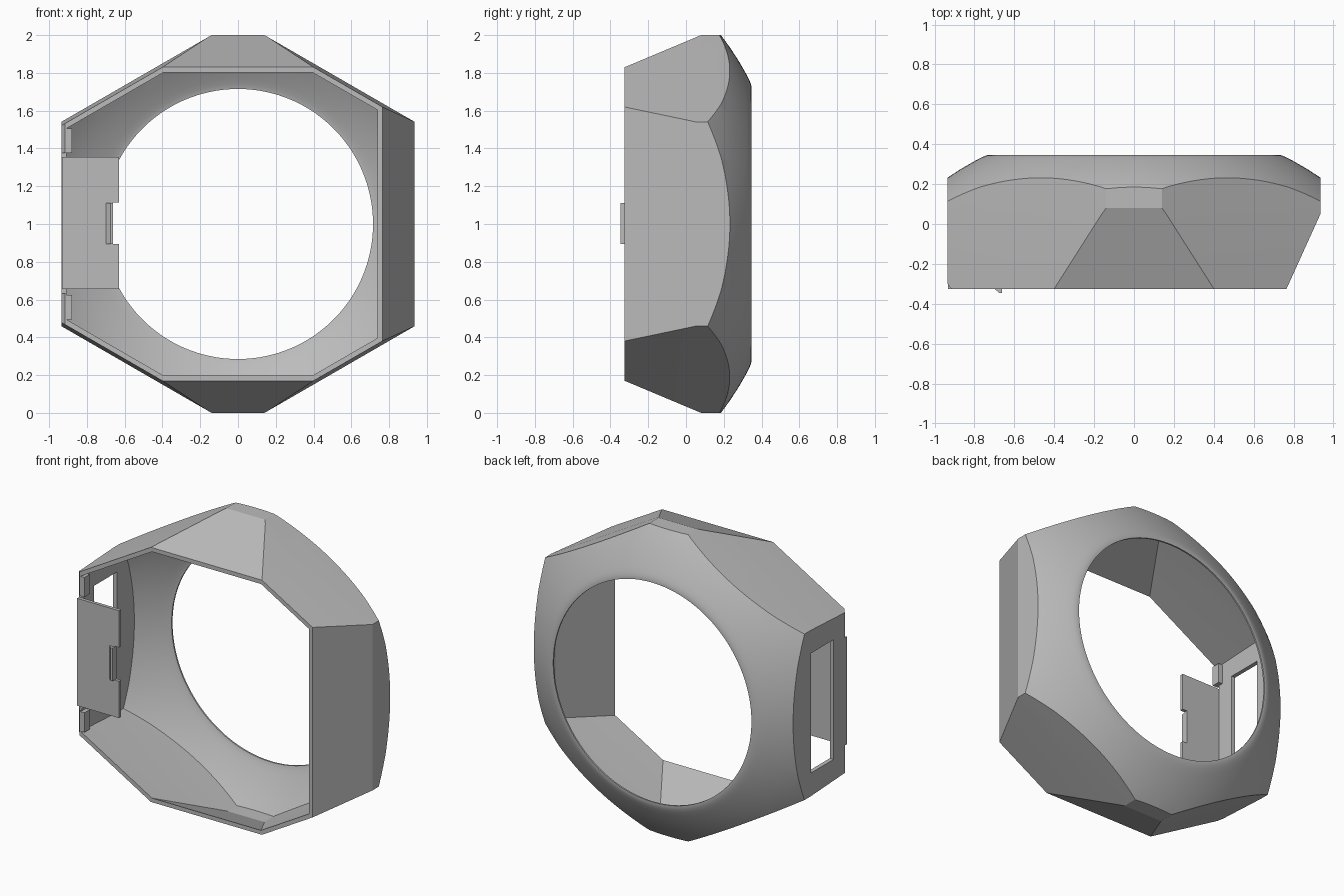
import bpy, bmesh, math
from mathutils import Vector

if "Cube" in bpy.data.objects:
    bpy.data.objects.remove(bpy.data.objects["Cube"])

grey = bpy.data.materials.new("plain grey")
grey.diffuse_color = (0.5, 0.5, 0.5, 1)
grey.use_nodes = True
grey.node_tree.nodes["Principled BSDF"].inputs["Base Color"].default_value = grey.diffuse_color

# outer dome profile: radius about the y axis, y
DOME = [(.725, .347), (.74, .344), (.76, .336), (.79, .321), (.86, .281),
        (.93, .236), (1.0, .185), (1.08, .115), (1.13, .066)]


def finish(bm, name):
    bmesh.ops.recalc_face_normals(bm, faces=bm.faces[:])
    me = bpy.data.meshes.new(name)
    bm.to_mesh(me)
    bm.free()
    ob = bpy.data.objects.new(name, me)
    bpy.context.collection.objects.link(ob)
    me.materials.append(grey)
    return ob


def lathe(profile, n=144):
    """Closed solid turned about the y axis through z = 1."""
    bm = bmesh.new()
    rings = [[bm.verts.new((r * math.cos(2 * math.pi * i / n), y,
                            1 + r * math.sin(2 * math.pi * i / n)))
              for i in range(n)] for r, y in profile]
    for a, b in zip(rings, rings[1:]):
        for i in range(n):
            j = (i + 1) % n
            bm.faces.new((a[i], a[j], b[j], b[i]))
    bm.faces.new(rings[0])
    bm.faces.new(rings[-1])
    bmesh.ops.recalc_face_normals(bm, faces=bm.faces[:])
    return bm


def cut(bm, co, no):
    """Slice the solid with a plane and cap it."""
    res = bmesh.ops.bisect_plane(bm, geom=bm.verts[:] + bm.edges[:] + bm.faces[:],
                                 dist=1e-6, plane_co=co, plane_no=no, clear_outer=True)
    edges = [e for e in res["geom_cut"]
             if isinstance(e, bmesh.types.BMEdge) and e.is_boundary]
    if edges:
        bmesh.ops.edgeloop_fill(bm, edges=edges)


def body(name, t, front, dr, dy):
    """Domed hexagonal solid; t is the inward offset of its walls."""
    bm = lathe([(r - dr, y - dy) for r, y in DOME] + [(1.13 - dr, front)])
    # side angle, distance, y where the draft starts, distance at y = -.325
    sides = [(0, .935, .05, .765), (90, 1.0, .08, .83), (270, 1.0, .08, .83),
             (180, .935, -.30, .917)]
    sides += [(a, .936, .05, .919) for a in (60, 120, 240, 300)]
    for ang, d0, y0, d1 in sides:
        a = math.radians(ang)
        u = Vector((math.cos(a), 0, math.sin(a)))
        c = Vector((0, 0, 1))
        cut(bm, c + u * (d0 - t), u)
        if ang == 180 and t:
            continue
        no = (u * (y0 + .325) - Vector((0, 1, 0)) * (d0 - d1)).normalized()
        cut(bm, c + u * (d0 - t) + Vector((0, y0, 0)), no)
    return finish(bm, name)


def prism(name, pts, depth):
    """Extrude a polygon of 3D points along a vector."""
    bm = bmesh.new()
    f = bm.faces.new([bm.verts.new(p) for p in pts])
    ext = bmesh.ops.extrude_face_region(bm, geom=[f])["geom"]
    bmesh.ops.translate(bm, vec=depth,
                        verts=[v for v in ext if isinstance(v, bmesh.types.BMVert)])
    return finish(bm, name)


def box(name, x0, x1, y0, y1, z0, z1):
    return prism(name, [(x0, y0, z0), (x1, y0, z0), (x1, y0, z1), (x0, y0, z1)],
                 (0, y1 - y0, 0))


def subtract(ob, cutter):
    cutter.hide_render = True
    m = ob.modifiers.new("cut", 'BOOLEAN')
    m.operation, m.solver, m.object = 'DIFFERENCE', 'EXACT', cutter
    bpy.context.view_layer.objects.active = ob
    bpy.ops.object.modifier_apply(modifier=m.name)
    bpy.data.objects.remove(cutter)


# hollow housing with round opening, side window and hinge recess
shell = body("housing_shell", 0, -.325, 0, 0)
subtract(shell, body("cavity_cutter", .027, -.45, .02, .008))
subtract(shell, finish(lathe([(.715, .2), (.715, .5)]), "opening_cutter"))
subtract(shell, box("window_cutter", -1, -.85, -.185, .05, .61, 1.39))
subtract(shell, box("hinge_cutter", -1, -.85, -.36, -.30, .633, 1.377))

bpy.ops.object.select_all(action='DESELECT')
shell.select_set(True)
bpy.context.view_layer.objects.active = shell
bpy.ops.object.shade_smooth_by_angle(angle=math.radians(16))

# small lips inside the left wall, above and below the flap
for s, label in ((1, "upper"), (-1, "lower")):
    za, zb = sorted((1 + s * .377, 1 + s * .505))
    box(label + "_wall_lip", -.912, -.88, -.325, -.27, za, zb)

# front flap with a notch in its free edge
flap = [(-.933, .655), (-.63, .655), (-.63, .895), (-.662, .895),
        (-.662, 1.115), (-.63, 1.115), (-.63, 1.355), (-.933, 1.355)]
prism("flap", [(x, -.325, z) for x, z in flap], (0, .022, 0))

# wedge-shaped catch on the flap
prism("flap_catch", [(-.70, -.324, .895), (-.675, -.347, .895),
                     (-.662, -.347, .895), (-.662, -.324, .895)], (0, 0, .215))
